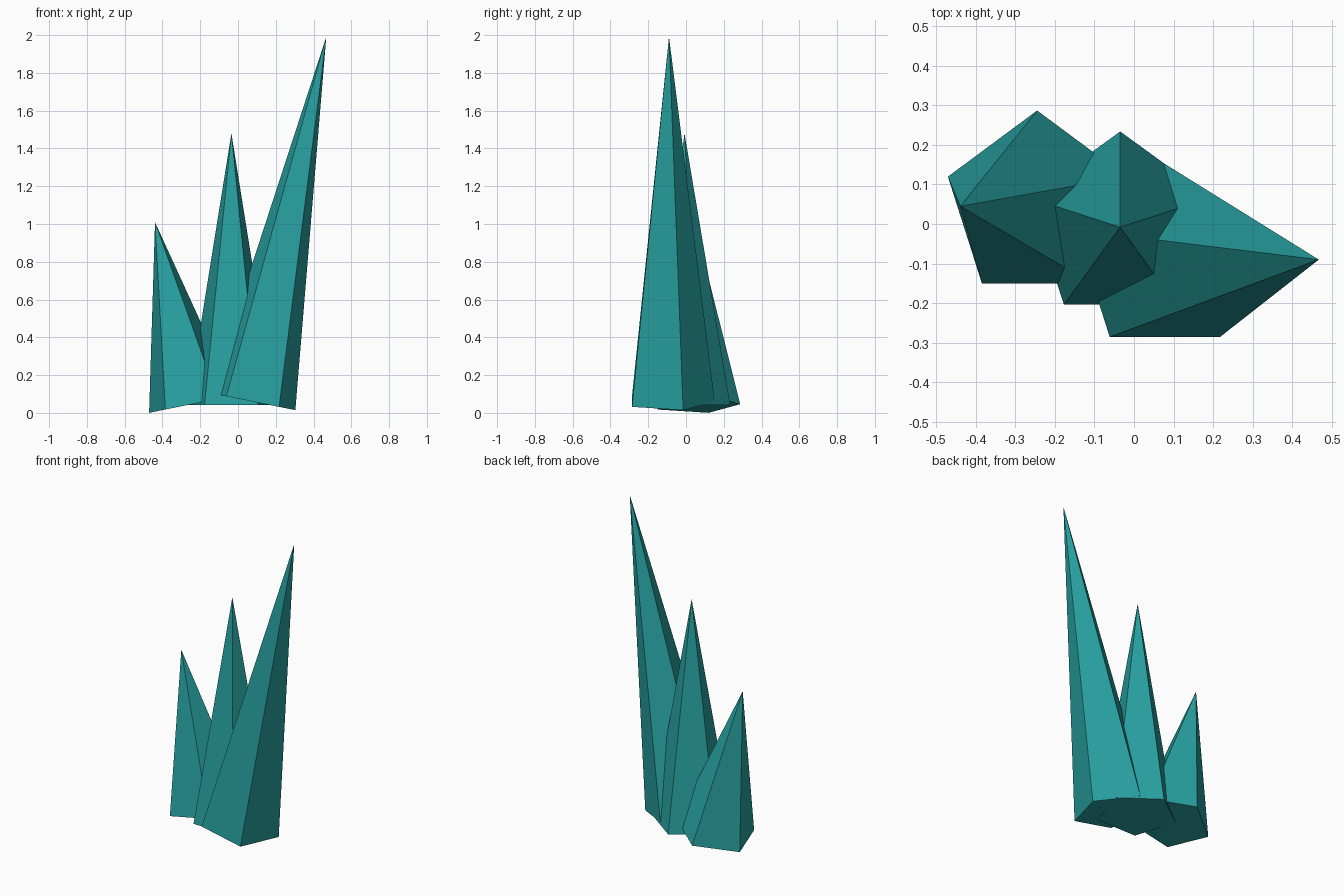
import bpy
import math
from mathutils import Matrix, Vector

if "Cube" in bpy.data.objects:
    bpy.data.objects.remove(bpy.data.objects["Cube"])

# One teal crystal material
teal = bpy.data.materials.new("teal crystal")
teal.diffuse_color = (0.021, 0.35, 0.35, 1)
teal.use_nodes = True
teal.node_tree.nodes["Principled BSDF"].inputs["Base Color"].default_value = teal.diffuse_color


def spike(name, base, length, lean):
    """Five-sided spike, capped at the base, leaning sideways about y."""
    bpy.ops.mesh.primitive_cone_add(vertices=5, radius1=0.242, radius2=0, depth=length)
    ob = bpy.context.object
    ob.name = name
    # Pivot at the base centre, then lean and place
    ob.data.transform(Matrix.Translation((0, 0, length / 2)))
    ob.data.transform(Matrix.Translation(Vector(base)) @ Matrix.Rotation(math.radians(lean), 4, 'Y'))
    ob.data.materials.append(teal)


spike("short_crystal", (-0.245, 0.045, 0.046), 0.983, -11.4)
spike("middle_crystal", (-0.035, -0.008, 0.043), 1.437, 0)
spike("tall_crystal", (0.078, -0.09, 0.06), 1.97, 11.4)
